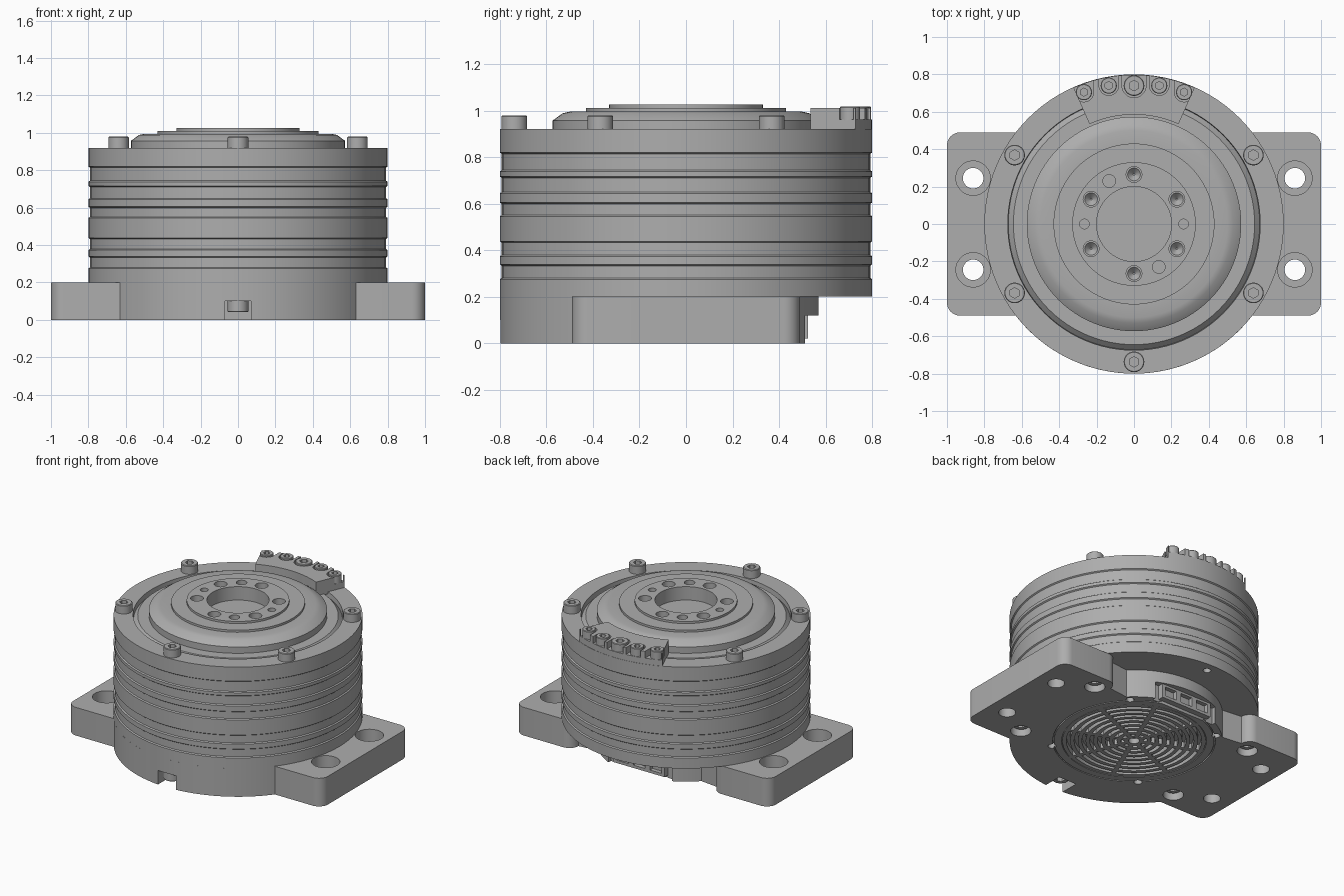
import bpy, bmesh
from math import sin, cos, pi, radians
from mathutils import Matrix, Vector

if "Cube" in bpy.data.objects:
    bpy.data.objects.remove(bpy.data.objects["Cube"])

GREY = (0.42, 0.42, 0.42, 1)
metal = bpy.data.materials.new("grey_metal")
metal.use_nodes = True
metal.diffuse_color = GREY
metal.node_tree.nodes["Principled BSDF"].inputs["Base Color"].default_value = GREY
parts = []


def finish(name, bm):
    bmesh.ops.recalc_face_normals(bm, faces=bm.faces)
    me = bpy.data.meshes.new(name)
    bm.to_mesh(me)
    bm.free()
    me.materials.append(metal)
    ob = bpy.data.objects.new(name, me)
    bpy.context.collection.objects.link(ob)
    parts.append(ob)
    return ob


def spin(bm, pts, closed=False, steps=96):
    vs = [bm.verts.new((r, 0, z)) for r, z in pts]
    es = [bm.edges.new(p) for p in zip(vs, vs[1:])]
    if closed:
        es.append(bm.edges.new((vs[-1], vs[0])))
    bmesh.ops.spin(bm, geom=vs + es, cent=(0, 0, 0), axis=(0, 0, 1), angle=2 * pi, steps=steps)
    bmesh.ops.remove_doubles(bm, verts=bm.verts, dist=1e-5)


def lathe(name, pts, closed=False):
    bm = bmesh.new()
    spin(bm, pts, closed)
    return finish(name, bm)


def rod(bm, x, y, z0, z1, r, r2=None, seg=32):
    bmesh.ops.create_cone(bm, cap_ends=True, segments=seg, radius1=r, radius2=r if r2 is None else r2,
                          depth=z1 - z0, matrix=Matrix.Translation((x, y, (z0 + z1) / 2)))


def box(bm, lo, hi, turn=0):
    lo, hi = Vector(lo), Vector(hi)
    m = Matrix.Rotation(turn, 4, 'Z') @ Matrix.Translation((lo + hi) / 2) @ Matrix.Diagonal((*(hi - lo), 1))
    bmesh.ops.create_cube(bm, size=1, matrix=m)


def prism(name, pts, z0, z1):
    bm = bmesh.new()
    face = bm.faces.new([bm.verts.new((x, y, z0)) for x, y in pts])
    up = bmesh.ops.extrude_face_region(bm, geom=[face])["geom"]
    bmesh.ops.translate(bm, vec=(0, 0, z1 - z0), verts=[v for v in up if isinstance(v, bmesh.types.BMVert)])
    return finish(name, bm)


def cut(ob, bm):
    cutter = finish("cutter", bm)
    parts.remove(cutter)
    cutter.hide_render = True
    mod = ob.modifiers.new("cut", 'BOOLEAN')
    mod.operation, mod.solver, mod.object, mod.use_self = 'DIFFERENCE', 'EXACT', cutter, True
    bpy.context.view_layer.objects.active = ob
    bpy.ops.object.modifier_apply(modifier=mod.name)
    bpy.data.objects.remove(cutter)


def polar(r, deg):
    return r * cos(radians(deg)), r * sin(radians(deg))


def arc(cx, cy, r, a0, a1, n):
    return [(cx + p[0], cy + p[1]) for p in (polar(r, a0 + (a1 - a0) * i / n) for i in range(n + 1))]


# Ribbed housing with a moat around its top
bands = [(0.2, 0.275), (0.339, 0.373), (0.438, 0.545), (0.605, 0.644), (0.717, 0.738), (0.82, 0.92)]
profile = [(0, 0.2)]
for lo, hi in bands:
    if lo > 0.2:
        profile += [(0.792, lo - 0.006), (0.8, lo)]
    else:
        profile.append((0.8, lo))
    profile.append((0.8, hi))
    if hi < 0.92:
        profile.append((0.792, hi + 0.006))
profile += [(0.675, 0.92), (0.672, 0.885), (0.645, 0.912), (0, 0.912)]
housing = lathe("housing", profile)
bm = bmesh.new()
rod(bm, 0, 0.73, 0.15, 0.25, 0.025)
cut(housing, bm)

# Stepped output flange with bolt circle
flange = lathe("output_flange", [(0, 0.9), (0.573, 0.9), (0.573, 0.957), (0.53, 0.988), (0.5, 0.995), (0.43, 0.995),
                                 (0.43, 1.01), (0.33, 1.01), (0.33, 1.025), (0.2, 1.025), (0.2, 0.93), (0, 0.93)])
bm = bmesh.new()
for k in range(6):
    x, y = polar(0.265, 30 + 60 * k)
    rod(bm, x, y, 0.965, 1.1, 0.042)
    rod(bm, x, y, 0.935, 0.966, 0.005, 0.035)
for ang, r in ((0, 0.026), (180, 0.026), (120, 0.034), (300, 0.034)):
    rod(bm, *polar(0.265, ang), 0.98, 1.1, r)
cut(flange, bm)

# Mounting base: round front, two feet, open back
half = arc(0, 0, 0.8, -90, -37.8, 24) + arc(0.93, -0.42, 0.07, -90, 0, 8) + arc(0.93, 0.42, 0.07, 0, 90, 8)
half += arc(0.62, 0.42, 0.07, 90, 180, 8) + arc(0, 0, 0.57, 45, 90, 20)
base = prism("mounting_base", half + [(-x, y) for x, y in half[-2:0:-1]], 0, 0.2)
bm = bmesh.new()
for sx in (-1, 1):
    for sy in (-1, 1):
        rod(bm, 0.86 * sx, 0.245 * sy, -0.1, 0.3, 0.055)
        rod(bm, 0.86 * sx, 0.245 * sy, 0.11, 0.31, 0.092)
        rod(bm, 0.64 * sx, 0.37 * sy, -0.1, 0.1, 0.066)
        rod(bm, 0.36 * sx, 0.39 * sy, -0.1, 0.04, 0.026)
box(bm, (-0.07, -0.9, -0.1), (0.07, -0.665, 0.1))
box(bm, (-0.25, 0.485, -0.1), (0.25, 0.7, 0.12))
rod(bm, 0, 0, -0.1, 0.04, 0.465, seg=96)
cut(base, bm)
bm = bmesh.new()
spin(bm, [(0.515, -0.02), (0.523, -0.02), (0.523, 0.012), (0.515, 0.012)], closed=True)
cut(base, bm)

# Vent grille under the base
bm = bmesh.new()
for k in range(9):
    r = 0.035 + 0.05 * k
    spin(bm, [(r, 0.001), (r + 0.026, 0.001), (r + 0.026, 0.042), (r, 0.042)], closed=True, steps=64)
for k in range(8):
    box(bm, (0.04, -0.014, 0.001), (0.467, 0.014, 0.042), radians(22.5 + 45 * k))
finish("vent_grille", bm)

# Cable connector in the back pocket
bm = bmesh.new()
box(bm, (-0.2, 0.47, 0.02), (0.2, 0.525, 0.125))
connector = finish("connector", bm)
bm = bmesh.new()
for x in (-0.13, 0, 0.13):
    box(bm, (x - 0.045, 0.495, 0.04), (x + 0.045, 0.6, 0.105))
cut(connector, bm)

# Scalloped terminal block
block = prism("terminal_block", arc(0, 0, 0.798, 66, 114, 24) + arc(0, 0, 0.585, 114, 66, 16), 0.905, 1.01)
terminals = [(0, 0.74, 0.055), (0.135, 0.74, 0.043), (-0.135, 0.74, 0.043), (0.268, 0.705, 0.043),
             (-0.268, 0.705, 0.043)]
bm = bmesh.new()
for x, y, r in terminals:
    rod(bm, x, y, 0.962, 1.1, r + 0.009)
    box(bm, (x - r - 0.009, y, 0.962), (x + r + 0.009, 0.9, 1.1))
cut(block, bm)

# Socket head screws: one head, copied
head = lathe("screw_head", [(0, 0), (0.055, 0), (0.055, 0.056), (0.051, 0.06), (0, 0.06)])
bm = bmesh.new()
rod(bm, 0, 0, 0.025, 0.1, 0.028, seg=6)
cut(head, bm)
parts.remove(head)


def screw(name, x, y, z, r=0.055, flip=False):
    ob = bpy.data.objects.new(name, head.data)
    ob.location = (x, y, z)
    ob.scale = (r / 0.055, r / 0.055, 1)
    ob.rotation_euler = (pi if flip else 0, 0, 0)
    bpy.context.collection.objects.link(ob)
    parts.append(ob)


for ang in (30, 150, 210, 270, 330):
    screw("top_screw", *polar(0.737, ang), 0.919)
    screw("bottom_screw", *polar(0.737, ang), 0.101, flip=True)
for x, y, r in terminals:
    screw("terminal_screw", x, y, 0.958, r)
bpy.data.objects.remove(head)

# Smooth round walls, crisp edges
bpy.ops.object.select_all(action='DESELECT')
for ob in parts:
    ob.select_set(True)
bpy.context.view_layer.objects.active = parts[0]
bpy.ops.object.shade_smooth_by_angle(angle=radians(25))
